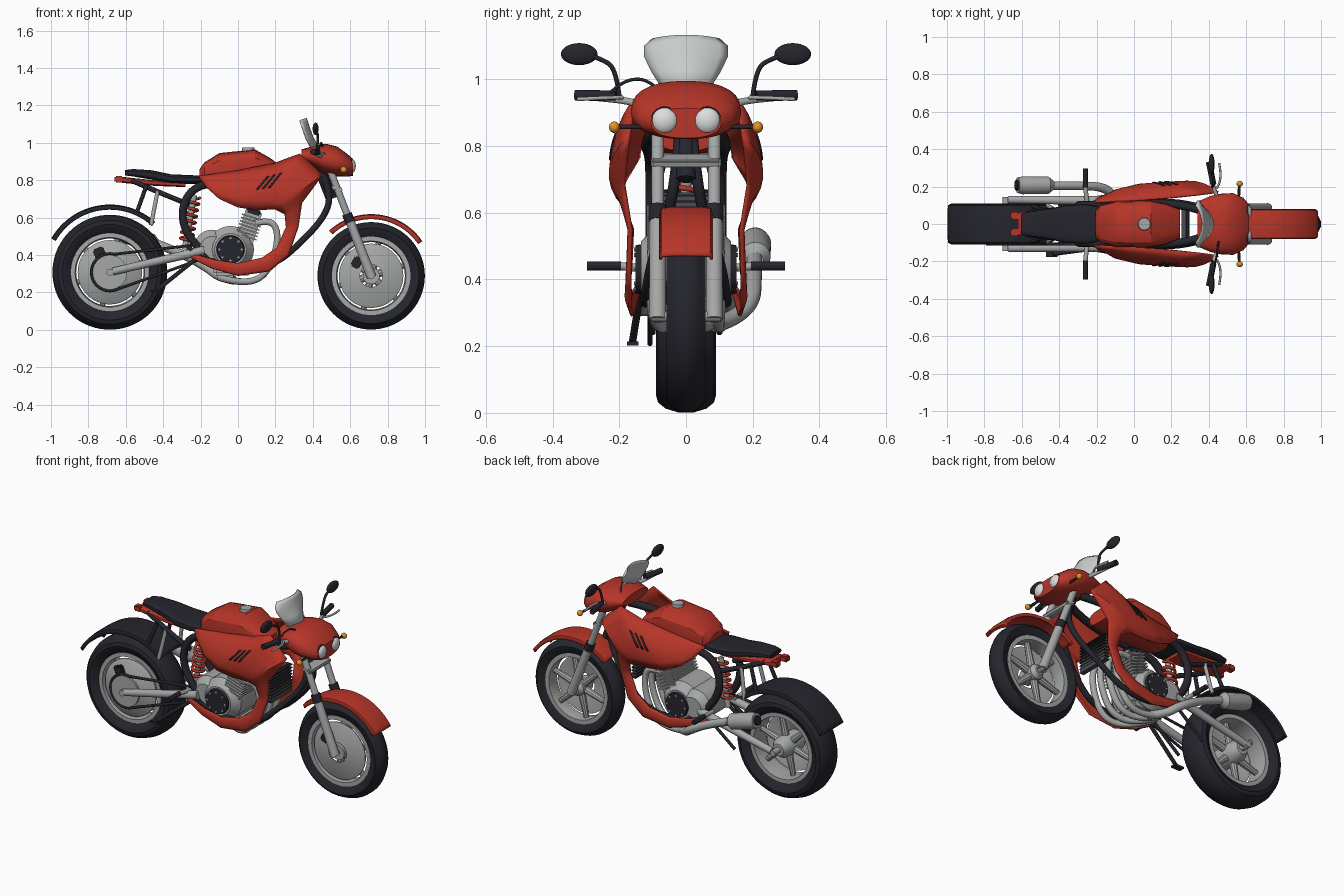
import bpy, bmesh, math
from mathutils import Vector, Matrix

if "Cube" in bpy.data.objects:
    bpy.data.objects.remove(bpy.data.objects["Cube"])

def mat(name, c):
    m = bpy.data.materials.new(name)
    m.diffuse_color = (*c, 1)
    m.use_nodes = True
    m.node_tree.nodes["Principled BSDF"].inputs["Base Color"].default_value = m.diffuse_color
    return m
RED = mat("red paint", (.48, .036, .022))
BLK = mat("black", (.018, .018, .026))
GRY = mat("metal grey", (.38, .39, .39))
LGT = mat("lamp white", (.72, .73, .72))
SCR = mat("screen grey", (.58, .61, .59))
ORG = mat("orange", (.75, .3, .02))
MSH = mat("radiator grey", (.07, .07, .075))

def finish(name, bm, m, ang=.6):
    bmesh.ops.remove_doubles(bm, verts=bm.verts, dist=1e-5)
    bmesh.ops.recalc_face_normals(bm, faces=bm.faces)
    me = bpy.data.meshes.new(name)
    bm.to_mesh(me)
    bm.free()
    me.materials.append(m)
    me.shade_smooth()
    me.set_sharp_from_angle(angle=ang)
    o = bpy.data.objects.new(name, me)
    bpy.context.collection.objects.link(o)
    return o

def grid(name, rows, m, close=False, caps=False, thick=0, ang=.6):
    """Skin rows of points; close wraps each row, caps fills the two ends."""
    bm = bmesh.new()
    vs = [[bm.verts.new(p) for p in r] for r in rows]
    n = len(rows[0])
    for a, b in zip(vs, vs[1:]):
        for j in range(n if close else n - 1):
            k = (j + 1) % n
            bm.faces.new((a[j], a[k], b[k], b[j]))
    if caps:
        bm.faces.new(vs[0])
        bm.faces.new(vs[-1])
    o = finish(name, bm, m, ang)
    if thick:
        s = o.modifiers.new("thickness", 'SOLIDIFY')
        s.thickness, s.offset = thick, 0
    return o

def lathe(name, prof, c, m, axis=(0, 1, 0), n=40, ang=.6):
    """Turn (radius, offset) points about an axis through c."""
    q = Vector(axis).to_track_quat('Z', 'Y')
    rows = [[Vector(c) + q @ Vector((r * math.cos(a), r * math.sin(a), t)) for r, t in prof]
            for a in [2 * math.pi * i / n for i in range(n + 1)]]
    return grid(name, rows, m, ang=ang)

def rod(name, p, q, r, m, r2=None, n=20):
    d = Vector(q) - Vector(p)
    return lathe(name, [(0, 0), (r, 0), (r2 or r, d.length), (0, d.length)], p, m, d, n)

def box(name, c, s, m, tilt=0, bev=0):
    bm = bmesh.new()
    bmesh.ops.create_cube(bm, size=1)
    bmesh.ops.transform(bm, verts=bm.verts, matrix=Matrix.Translation(c)
                        @ Matrix.Rotation(tilt, 4, 'Y') @ Matrix.Diagonal((*s, 1)))
    if bev:
        bmesh.ops.bevel(bm, geom=bm.edges[:], offset=bev, segments=2, affect='EDGES')
    return finish(name, bm, m)

def ball(name, c, s, m):
    bm = bmesh.new()
    bmesh.ops.create_uvsphere(bm, u_segments=24, v_segments=14, radius=1)
    bmesh.ops.transform(bm, verts=bm.verts, matrix=Matrix.Translation(c) @ Matrix.Diagonal((*s, 1)))
    return finish(name, bm, m)

def tube(name, pts, r, m, cyclic=False, kind='NURBS'):
    cu = bpy.data.curves.new(name, 'CURVE')
    cu.dimensions, cu.bevel_depth, cu.bevel_resolution, cu.use_fill_caps = '3D', r, 3, True
    cu.resolution_u = 6
    sp = cu.splines.new(kind)
    sp.points.add(len(pts) - 1)
    for p, co in zip(sp.points, pts):
        p.co = (*co, 1)
    sp.use_cyclic_u = cyclic
    if kind == 'NURBS':
        sp.order_u, sp.use_endpoint_u = 3, True
    cu.materials.append(m)
    o = bpy.data.objects.new(name, cu)
    bpy.context.collection.objects.link(o)
    bpy.ops.object.select_all(action='DESELECT')
    o.select_set(True)
    bpy.context.view_layer.objects.active = o
    bpy.ops.object.convert(target='MESH')

def loft(name, secs, m, e=2.0, n=24, ang=.6):
    """Superellipse sections (x, centre z, half width, half height)."""
    f = lambda v: math.copysign(abs(v) ** (2 / e), v)
    rows = [[(x, hy * f(math.cos(a)), z + hz * f(math.sin(a)))
             for a in [2 * math.pi * i / n for i in range(n)]] for x, z, hy, hz in secs]
    return grid(name, rows, m, close=True, caps=True, ang=ang)

# wheels: tyre, rim, spokes, hub, dished disc on the -y side
def wheel(tag, c, R, w, hub):
    lathe(tag + "_tyre", [(.203, -.6*w), (.235, -.92*w), (.255, -w), (R-.03, -.93*w), (R-.012, -.68*w),
          (R, -.25*w), (R, .25*w), (R-.012, .68*w), (R-.03, .93*w), (.255, w), (.235, .92*w),
          (.203, .6*w), (.203, -.6*w)], c, BLK, n=72)
    h = .7 * w
    lathe(tag + "_rim", [(.21, -h), (.186, -h), (.18, 0), (.186, h), (.21, h), (.21, -h)], c, GRY, n=64)
    lathe(tag + "_hub", [(0, -w), (hub, -w), (hub, w*.6), (hub*.6, w), (0, w)], c, GRY)
    lathe(tag + "_disc", [(.172, -.62*w), (.16, -.72*w), (.06, -w), (.06, -w+.008), (.16, -.5*w),
          (.172, -.5*w), (.172, -.62*w)], c, GRY, n=48)
    for i in range(6):
        a = i * math.pi / 3 + .3
        d = Vector((math.cos(a), 0, math.sin(a)))
        rod(tag + "_spoke", Vector(c) + d*.02, Vector(c) + d*.19, .024, GRY, .015, 10)
F, B = (.712, 0, .289), (-.685, 0, .308)
wheel("front_wheel", F, .287, .058, .045)
wheel("rear_wheel", B, .307, .09, .06)

# mudguards
def guard(name, c, R, a0, a1, w, m):
    rows = []
    for i in range(25):
        a = math.radians(a0 + (a1 - a0) * i / 24)
        rows.append([(c[0] + (R - d) * math.cos(a), y * w, c[2] + (R - d) * math.sin(a))
                     for y, d in ((-1, .022), (-.93, .004), (-.5, 0), (.5, 0), (.93, .004), (1, .022))])
    grid(name, rows, m, thick=.008)
guard("front_mudguard", F, .326, 34, 133, .077, RED)
guard("rear_mudguard", B, .358, 48, 150, .105, BLK)

# chain, sprocket, brake calipers
chain = [(B[0] + .1*math.cos(a), -.108, B[2] + .1*math.sin(a)) for a in [math.radians(75 + 15*i) for i in range(15)]]
chain += [(-.2 + .04*math.cos(a), -.108, .42 + .04*math.sin(a)) for a in [math.radians(-75 + 30*i) for i in range(6)]]
tube("chain", chain, .008, BLK, True, 'POLY')
rod("rear_sprocket", (B[0], -.1, B[2]), (B[0], -.112, B[2]), .092, GRY, n=40)
box("front_caliper", (.635, -.06, .36), (.05, .03, .06), BLK, .5, .008)
box("rear_caliper", (-.74, -.085, .41), (.06, .03, .06), BLK, -.4, .008)

# engine: cases, round covers with bolts, finned cylinders
lathe("crankcase", [(0, -.135), (.085, -.135), (.125, -.09), (.125, .09), (.085, .135), (0, .135)], (-.04, 0, .43), GRY)
lathe("gearbox", [(0, -.12), (.06, -.12), (.095, -.08), (.095, .1), (.06, .14), (0, .14)], (-.14, 0, .44), GRY)
box("sump", (-.03, 0, .32), (.2, .16, .06), GRY, 0, .015)
T = .3
ax = Vector((math.sin(T), 0, math.cos(T)))
base = Vector((.035, 0, .47))
box("cylinder_block", base + ax*.08, (.09, .2, .17), GRY, T)
for i in range(7):
    box("cooling_fin", base + ax*(.03 + .018*i), (.115, .235, .008), GRY, T)
box("cylinder_head", base + ax*.165, (.085, .21, .04), BLK, T, .01)

# parts mirrored on both sides
panel_out = [(-.21, .115, .82), (0, .125, .85), (.2, .14, .89), (.33, .155, .94), (.45, .17, .83), (.34, .185, .68),
             (.322, .165, .55), (.27, .168, .4), (.17, .168, .315), (0, .16, .29), (-.14, .15, .33), (-.28, .13, .4)]
panel_in = [(-.17, .14, .765), (-.1, .18, .70), (0, .2, .655), (.1, .205, .642), (.2, .205, .645), (.25, .185, .62),
            (.258, .16, .55), (.21, .165, .44), (.13, .17, .385), (0, .163, .355), (-.12, .152, .372), (-.26, .13, .41)]
def panel_pt(u, v, s, off=0):
    i = min(int(u), len(panel_out) - 2)
    a = Vector(panel_out[i]).lerp(Vector(panel_out[i+1]), u - i)
    b = Vector(panel_in[i]).lerp(Vector(panel_in[i+1]), u - i)
    p = a.lerp(b, v)
    p.y = s * (p.y + off + min((a - b).length, .3) * .5 * v * (1 - v))
    return p

for s in (-1, 1):
    grid("side_fairing", [[panel_pt(u / 4, v / 6, s) for v in range(7)] for u in range(45)], RED, thick=.01)
    for k in range(3):
        u = 2.15 + .28 * k
        grid("fairing_slot", [[panel_pt(u + d, v, s, .01) for d in (0, .11)] for v in (.32, .4, .5, .6)], BLK, thick=.004)
    # engine covers
    rod("engine_cover", (-.04, s*.12, .43), (-.04, s*.152, .43), .078, BLK, .072, 36)
    for i in range(8):
        a = i * math.pi / 4
        p = Vector((-.04 + .06*math.cos(a), s*.15, .43 + .06*math.sin(a)))
        rod("cover_bolt", p, p + Vector((0, s*.006, 0)), .006, GRY, n=8)
    # fork
    rod("fork_upper", (.475, s*.085, .9), (.63, s*.085, .495), .019, GRY)
    rod("fork_seal", (.582, s*.085, .62), (.6, s*.085, .575), .027, BLK)
    rod("fork_lower", (.595, s*.085, .59), (.715, s*.085, .28), .024, GRY, .026)
    # frame, swingarm, tail struts
    tube("main_frame", [(.42, s*.05, .86), (.3, s*.1, .84), (.05, s*.115, .8), (-.12, s*.11, .79), (-.24, s*.1, .76),
                        (-.3, s*.1, .66), (-.29, s*.1, .54), (-.2, s*.1, .42), (-.14, s*.1, .37)], .022, BLK)
    tube("down_frame", [(.46, s*.02, .82), (.5, s*.03, .72), (.46, s*.05, .6), (.33, s*.1, .46), (.2, s*.12, .35),
                        (0, s*.12, .32), (-.18, s*.11, .38)], .017, BLK)
    tube("tail_frame", [(-.57, s*.055, .8), (-.45, s*.075, .745), (-.26, s*.09, .67)], .014, BLK)
    rod("guard_strut", (-.49, s*.075, .77), (-.54, s*.095, .63), .011, BLK)
    rod("guard_stay", (-.43, s*.08, .74), (-.465, s*.1, .56), .011, GRY)
    rod("swingarm", (-.18, s*.125, .425), (-.67, s*.13, .312), .024, GRY, .02)
    rod("lower_brace", (-.2, s*.1, .4), (-.4, s*.1, .24), .009, BLK)
    # foot pegs
    rod("peg_bracket", (-.25, s*.1, .43), (-.26, s*.2, .44), .012, GRY)
    rod("foot_peg", (-.26, s*.195, .44), (-.26, s*.297, .44), .014, BLK)
    # bars, levers, mirrors
    tube("handlebar", [(.46, s*.07, .91), (.45, s*.14, .925), (.42, s*.2, .94), (.4, s*.33, .95)], .011, GRY)
    rod("hand_grip", (.425, s*.21, .95), (.4, s*.332, .952), .016, BLK)
    tube("lever", [(.44, s*.19, .945), (.475, s*.23, .945), (.455, s*.325, .94)], .006, GRY)
    tube("mirror_stem", [(.42, s*.2, .95), (.43, s*.21, 1.03), (.42, s*.25, 1.06), (.415, s*.3, 1.075)], .007, BLK)
    ball("mirror", (.415, s*.32, 1.075), (.016, .055, .033), BLK)
    # lamps
    ball("headlight", (.605, s*.064, .876), (.025, .04, .04), LGT)
    rod("headlight_ring", (.58, s*.064, .876), (.612, s*.064, .876), .042, BLK)
    rod("indicator_stalk", (.56, s*.1, .857), (.562, s*.205, .857), .007, BLK)
    ball("indicator", (.565, s*.215, .856), (.017, .016, .017), ORG)

# tank, filler cap, seat, tail
loft("tank", [(-.205, .82, .07, .04), (-.18, .835, .1, .06), (-.1, .86, .122, .085), (.09, .87, .126, .095),
              (.17, .85, .11, .07), (.245, .825, .08, .04)], RED, 3, 16, .4)
rod("filler_cap", (.055, 0, .95), (.055, 0, .974), .036, GRY, .032, 24)
loft("seat", [(-.135, .802, .08, .02), (-.25, .803, .105, .024), (-.36, .808, .1, .024), (-.46, .828, .08, .025),
              (-.56, .84, .065, .02), (-.605, .84, .055, .014)], BLK, 3.5)
loft("tail_panel", [(-.28, .775, .07, .012), (-.45, .785, .07, .015), (-.6, .8, .065, .016), (-.62, .802, .06, .016)], RED, 4)
for s in (-1, 1):
    box("tail_lamp", (-.637, s*.045, .805), (.045, .04, .035), RED, 0, .006)

# nose fairing, screen, steering head
loft("nose_fairing", [(.34, .935, .12, .03), (.41, .925, .15, .06), (.47, .912, .163, .083), (.53, .9, .165, .08),
                      (.585, .88, .14, .06), (.615, .868, .105, .045)], RED, 2.3, 28)
grid("windscreen", [[(x + .02 - .035*t*t, w*t, z - .012*t*t) for t in [i / 5 - 1 for i in range(11)]]
     for x, z, w in ((.345, 1.132, .1), (.352, 1.11, .125), (.362, 1.08, .125), (.38, 1.03, .1), (.41, .975, .065))],
     SCR, thick=.006)
rod("steering_head", (.43, 0, .88), (.5, 0, .7), .03, BLK)
box("lower_clamp", (.53, 0, .755), (.06, .21, .025), GRY, .36, .006)
box("upper_clamp", (.475, 0, .885), (.06, .21, .02), GRY, .36, .006)
tube("clutch_cable", [(.43, -.23, .955), (.44, -.19, 1.0), (.45, -.1, 1.0), (.46, -.05, .93)], .005, BLK)

# radiator
box("radiator", (.275, 0, .575), (.025, .2, .17), MSH, -.1)
for i in range(9):
    box("radiator_bar", (.278, 0, .5 + .019*i), (.032, .21, .006), BLK)

# rear shock
top, low = Vector((-.235, 0, .72)), Vector((-.285, 0, .43))
rod("shock_body", top, low, .016, GRY)
tube("shock_spring", [top.lerp(low, .05 + .8*i/84) + Vector((.034*math.cos(i*math.pi/6), .034*math.sin(i*math.pi/6), 0))
                      for i in range(85)], .008, RED, kind='POLY')

# exhaust: four headers, collector, muffler on the +y side
for y in (-.095, -.032, .032, .095):
    tube("header_pipe", [(.09, y, .57), (.17, y, .59), (.215, y, .53), (.2, y*1.05, .4), (.13, y*1.05, .27),
                         (0, y*.8 + .02, .25), (-.1, y*.4 + .09, .28)], .018, GRY)
tube("exhaust_pipe", [(-.02, .09, .265), (-.1, .14, .28), (-.16, .2, .33), (-.3, .205, .41), (-.45, .205, .465)], .024, GRY)
d = Vector((-.2, 0, .06)).normalized()
lathe("muffler", [(.024, 0), (.046, .03), (.048, .17), (.042, .2), (.026, .2), (.026, .17), (0, .17)],
      (-.43, .207, .458), GRY, d)
rod("muffler_tip", (-.59, .207, .506), (-.632, .207, .519), .028, BLK)

# side stand and axles
rod("side_stand", (-.2, -.13, .4), (-.43, -.16, .215), .011, BLK)
box("stand_foot", (-.44, -.16, .208), (.06, .035, .012), BLK)
rod("front_axle", (.712, -.105, .289), (.712, .105, .289), .016, GRY)
rod("rear_axle", (B[0], -.145, B[2]), (B[0], .145, B[2]), .018, GRY)
